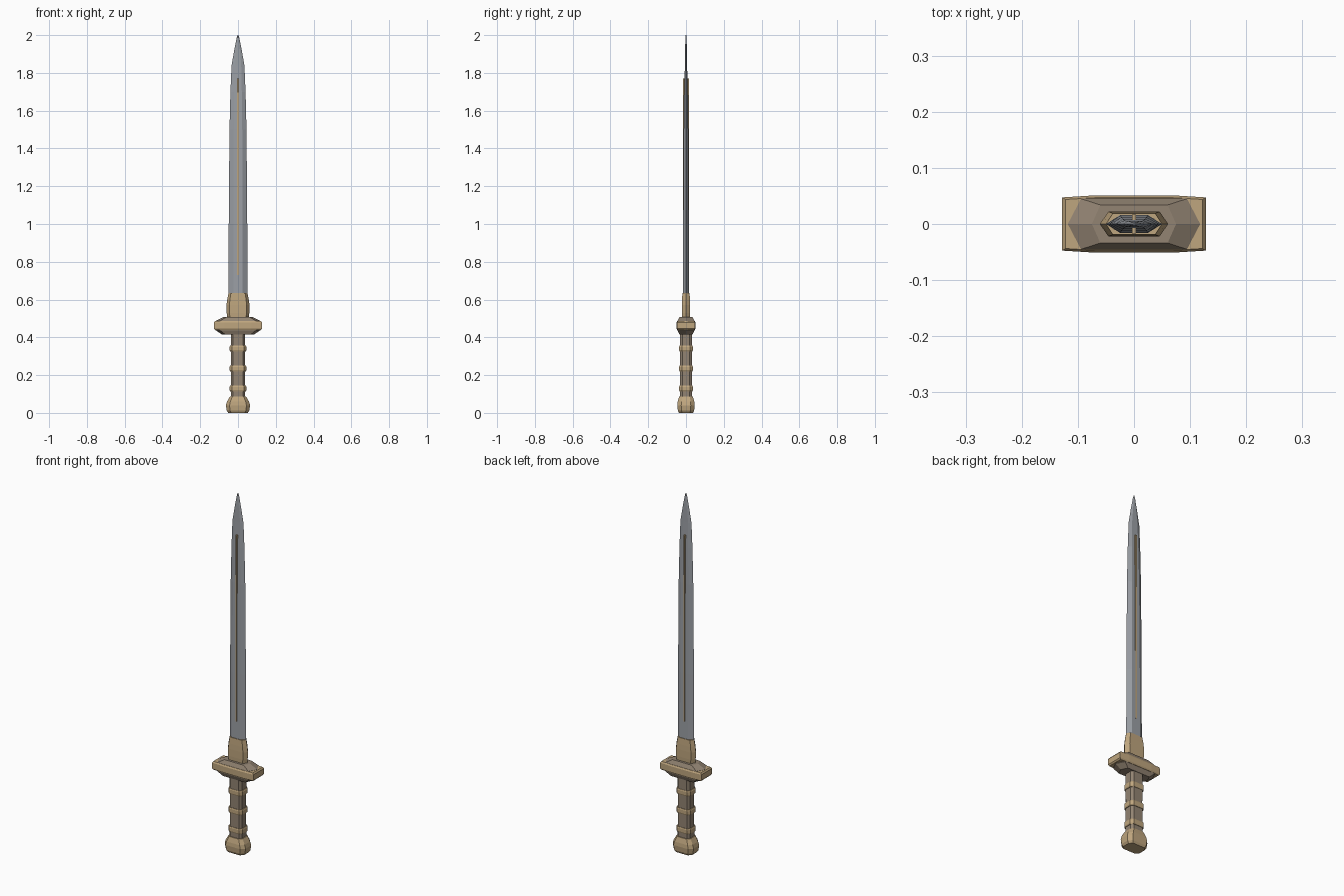
import bpy, bmesh

if "Cube" in bpy.data.objects:
    bpy.data.objects.remove(bpy.data.objects["Cube"])

def mat(name, rgb):
    m = bpy.data.materials.new(name)
    m.diffuse_color = (*rgb, 1)
    m.use_nodes = True
    m.node_tree.nodes["Principled BSDF"].inputs["Base Color"].default_value = m.diffuse_color
    return m

BRONZE = mat("bronze", (0.52, 0.38, 0.21))
LEATHER = mat("leather", (0.29, 0.23, 0.17))
STEEL = mat("steel", (0.33, 0.35, 0.38))

# unit cross-sections (scaled by half width and half depth)
def chamfered(cx, cy):
    return [(-1, -cy), (-cx, -1), (cx, -1), (1, -cy), (1, cy), (cx, 1), (-cx, 1), (-1, cy)]

HEX = [(-1, 0), (-.5, -1), (.5, -1), (1, 0), (.5, 1), (-.5, 1)]
COLLAR = [(-1, 0), (-.75, -1), (.75, -1), (1, 0), (.75, 1), (-.75, 1)]
PLATE = [(-1, 0), (-.8, -1), (.8, -1), (1, 0), (.8, 1), (-.8, 1)]
BOX = [(-1, -1), (1, -1), (1, 1), (-1, 1)]

def loft(name, outline, sections, material):
    """Stack scaled copies of an outline: sections are (z, half x, half y)."""
    bm = bmesh.new()
    rings = [[bm.verts.new((x * hx, y * hy, z)) for x, y in outline] for z, hx, hy in sections]
    n = len(outline)
    for a, b in zip(rings, rings[1:]):
        for i in range(n):
            j = (i + 1) % n
            bm.faces.new((a[i], a[j], b[j], b[i]))
    bm.faces.new(rings[0][::-1])
    bm.faces.new(rings[-1])
    bmesh.ops.recalc_face_normals(bm, faces=bm.faces)
    me = bpy.data.meshes.new(name)
    bm.to_mesh(me)
    bm.free()
    me.materials.append(material)
    ob = bpy.data.objects.new(name, me)
    bpy.context.collection.objects.link(ob)
    return ob

# blade with its raised central rib
loft("blade", HEX, [(.60, .05, .016), (1.0, .049, .015), (1.5, .045, .012), (1.7, .04, .009),
                    (1.84, .034, .006), (1.92, .02, .005), (1.985, .007, .003), (2.0, .002, .002)], STEEL)
loft("blade_rib", BOX, [(.73, .004, .017), (1.77, .004, .017)], BRONZE)

# collar holding the blade
loft("blade_collar", COLLAR, [(.49, .055, .02), (.53, .06, .022), (.57, .061, .022),
                              (.60, .057, .021), (.635, .05, .019)], BRONZE)

# crossguard: sloped core plate and surrounding band
loft("guard_core", PLATE, [(.415, .085, .035), (.437, .118, .045), (.487, .118, .045),
                           (.508, .075, .034)], LEATHER)
loft("guard_band", chamfered(.55, .93), [(.44, .122, .047), (.447, .128, .051), (.478, .128, .051),
                                        (.486, .122, .047)], BRONZE)

# grip with three bands
loft("grip", chamfered(.72, .6), [(.07, .038, .032), (.25, .037, .031), (.43, .038, .033)], LEATHER)
for i, z in enumerate((.129, .235, .341)):
    loft(f"grip_band_{i + 1}", chamfered(.72, .6),
         [(z - .015, .041, .034), (z - .009, .044, .036), (z + .009, .044, .036), (z + .015, .041, .034)], BRONZE)

# pommel
loft("pommel", chamfered(.7, .55), [(0, .052, .037), (.012, .06, .043), (.04, .064, .046),
                                    (.06, .058, .044), (.088, .042, .036)], BRONZE)
